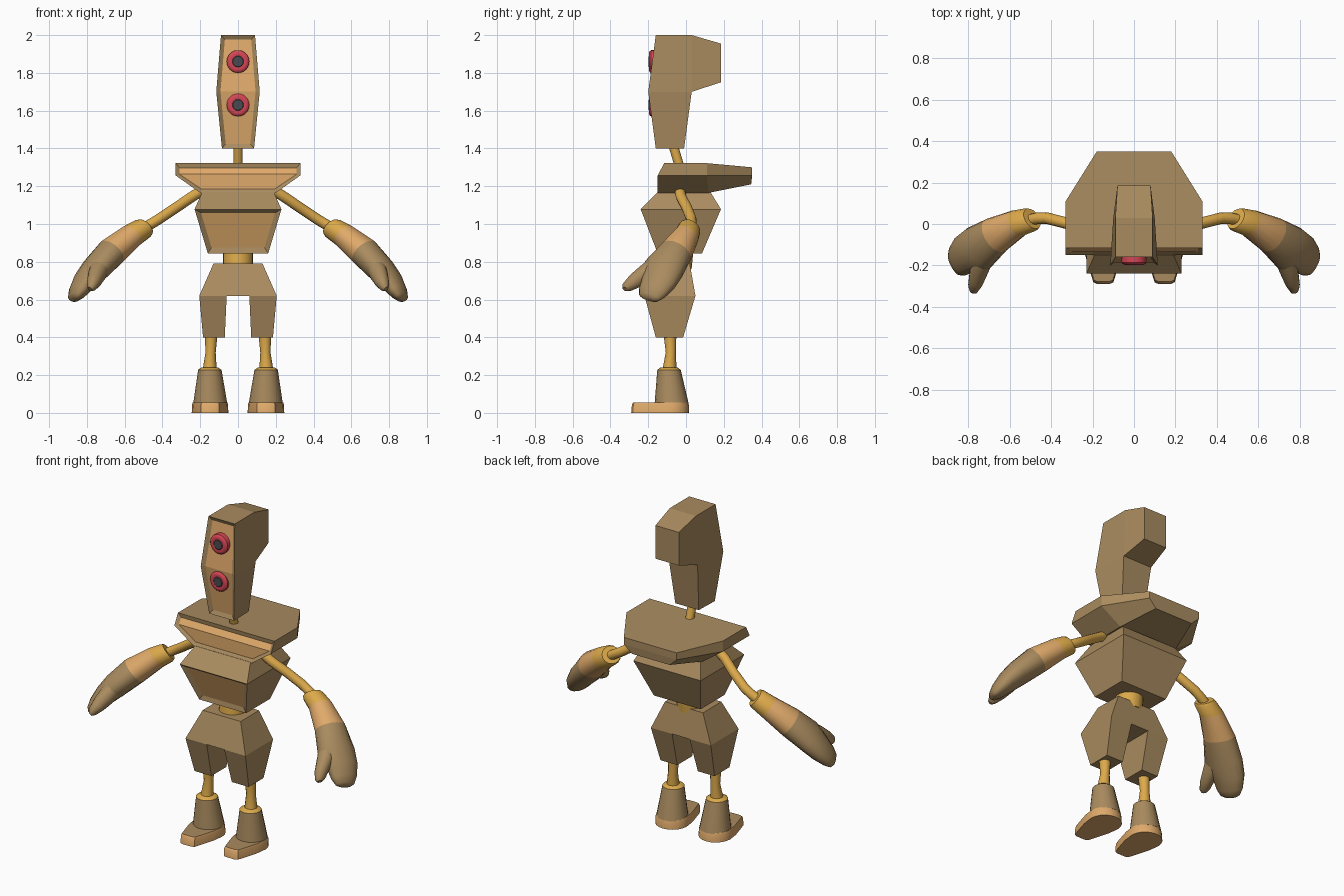
import bpy, bmesh, math
from mathutils import Vector

if "Cube" in bpy.data.objects:
    bpy.data.objects.remove(bpy.data.objects["Cube"])


def material(name, rgb):
    m = bpy.data.materials.new(name)
    m.diffuse_color = (*rgb, 1)
    m.use_nodes = True
    m.node_tree.nodes["Principled BSDF"].inputs["Base Color"].default_value = m.diffuse_color
    return m


BROWN = material("brown", (0.40, 0.26, 0.115))
TAN = material("tan", (0.74, 0.40, 0.145))
GOLD = material("gold", (0.72, 0.40, 0.07))
RED = material("red", (0.66, 0.06, 0.09))
GREY = material("dark_grey", (0.07, 0.07, 0.08))


def finish(name, bm, mats, smooth=False):
    bmesh.ops.recalc_face_normals(bm, faces=bm.faces[:])
    me = bpy.data.meshes.new(name)
    bm.to_mesh(me)
    bm.free()
    for m in mats:
        me.materials.append(m)
    ob = bpy.data.objects.new(name, me)
    bpy.context.collection.objects.link(ob)
    if smooth:
        bpy.ops.object.select_all(action='DESELECT')
        ob.select_set(True)
        bpy.context.view_layer.objects.active = ob
        bpy.ops.object.shade_smooth_by_angle(angle=math.radians(40))
    return ob


def loft(rings, seg_mats=None, caps=(True, True), cap_mats=(0, 0)):
    """Skin a list of equal-length rings; the material index is set per segment."""
    bm = bmesh.new()
    vs = [[bm.verts.new(p) for p in r] for r in rings]
    n = len(rings[0])
    for k in range(len(vs) - 1):
        for i in range(n):
            j = (i + 1) % n
            f = bm.faces.new((vs[k][i], vs[k][j], vs[k + 1][j], vs[k + 1][i]))
            f.material_index = seg_mats[k] if seg_mats else 0
    for on, ring, mi in zip(caps, (vs[0], vs[-1]), cap_mats):
        if on:
            bm.faces.new(ring).material_index = mi
    bmesh.ops.recalc_face_normals(bm, faces=bm.faces[:])
    return bm


def panel(bm, faces, width, depth):
    """Recess a framed tan panel into the given faces."""
    bmesh.ops.inset_region(bm, faces=faces, thickness=width, depth=-depth,
                           use_even_offset=True, use_boundary=True)
    for f in faces:
        f.material_index = 1


def ellipse(c, u, v, a, b, n=16):
    return [Vector(c) + u * a * math.cos(t) + v * b * math.sin(t)
            for t in (2 * math.pi * i / n for i in range(n))]


def box(x0, x1, y0, y1, z):
    return [(x0, y0, z), (x1, y0, z), (x1, y1, z), (x0, y1, z)]


def tube(name, pts, radii, mat, n=12):
    pts = [Vector(p) for p in pts]
    rings = []
    for i, p in enumerate(pts):
        d = (pts[min(i + 1, len(pts) - 1)] - pts[max(i - 1, 0)]).normalized()
        u = d.cross(Vector((0, 1, 0))).normalized()
        rings.append(ellipse(p, u, d.cross(u), radii[i], radii[i], n))
    return finish(name, loft(rings), [mat], True)


# Head: side profile (half width, y, z), mirrored in x
prof = [(.09, -.16, 2), (.115, -.2, 1.70), (.085, -.16, 1.40), (.08, -.01, 1.40),
        (.10, .03, 1.70), (.08, .185, 1.75), (.08, .185, 1.955), (.09, .03, 2)]
bm = bmesh.new()
L = [bm.verts.new((-x, y, z)) for x, y, z in prof]
R = [bm.verts.new((x, y, z)) for x, y, z in prof]
for s in (L, R):
    for q in ((0, 1, 4, 7), (1, 2, 3, 4), (4, 5, 6, 7)):
        bm.faces.new([s[i] for i in q])
strip = [bm.faces.new((L[i], L[(i + 1) % 8], R[(i + 1) % 8], R[i])) for i in range(8)]
bmesh.ops.recalc_face_normals(bm, faces=bm.faces[:])
panel(bm, strip[:2], .022, .015)
finish("head", bm, [BROWN, TAN])

# Eyes: short turned discs with a dark pupil
X, Z = Vector((1, 0, 0)), Vector((0, 0, 1))
for name, z in (("upper_eye", 1.86), ("lower_eye", 1.63)):
    turn = [(.06, -.15), (.06, -.186), (.053, -.194), (.042, -.197), (.03, -.195), (.027, -.198)]
    rings = [ellipse((0, y, z), X, Z, r, r, 24) for r, y in turn]
    finish(name, loft(rings, [0, 0, 0, 0, 1], cap_mats=(0, 1)), [RED, GREY], True)

# Neck and waist
tube("neck", [(0, -.075, 1.44), (0, -.03, 1.29)], [.025, .025], GOLD)
tube("waist", [(0, -.04, .87), (0, -.05, .77)], [.08, .08], GOLD, 20)


# Collar: three six-sided levels, with a framed front panel
def level(w, y0, y1, z, wb, yb, zb):
    return [(-w, y0, z), (w, y0, z), (w, y1, z), (wb, yb, zb), (-wb, yb, zb), (-w, y1, z)]


bm = loft([level(.2, -.15, .12, 1.165, .13, .345, 1.21),
           level(.33, -.15, .11, 1.257, .18, .35, 1.257),
           level(.33, -.115, .11, 1.322, .18, .35, 1.30)])
bm.faces.ensure_lookup_table()
panel(bm, [bm.faces[0], bm.faces[6]], .02, .015)
finish("collar", bm, [BROWN, TAN])

# Torso with a framed belly panel
bm = loft([box(-.16, .16, -.15, .085, .845),
           box(-.23, .23, -.24, .185, 1.078),
           box(-.19, .19, -.15, .13, 1.168)])
bm.faces.ensure_lookup_table()
panel(bm, [bm.faces[0]], .026, .015)
finish("torso", bm, [BROWN, TAN])

# Hips
finish("hips", loft([box(-.205, .205, -.22, .05, .62), box(-.13, .13, -.16, .02, .79)]), [BROWN])

# Hand axes: along, across and through the palm
D = Vector((.61, -.46, -.64)).normalized()
W = Vector((-.43, -.87, .22)).normalized()
W = (W - D * W.dot(D)).normalized()
H = D.cross(W)


def flip(p, s):
    return Vector((p[0] * s, p[1], p[2]))


def limb(name, s, data, seg_mats, mats, last):
    rings = [[flip(p, s) for p in ellipse(c, W, H, a, b)] for c, a, b in data]
    finish(name, loft(rings, seg_mats, cap_mats=(seg_mats[0], last)), mats, True)


for side, s in (("left", 1), ("right", -1)):
    # Leg block, open on top where it meets the hips
    x = sorted((s * .06, s * .205))
    x2 = sorted((s * .07, s * .185))
    finish(side + "_thigh", loft([box(*x, -.22, .05, .62), box(*x2, -.16, -.015, .40)],
                                 caps=(False, True)), [BROWN])
    # Shin
    tube(side + "_shin", [flip(p, s) for p in ((.142, -.085, .42), (.145, -.08, .32), (.15, -.088, .22))],
         [.034, .027, .038], GOLD)
    # Boot
    Y = Vector((0, 1, 0))
    boot = [((.15, -.09, .225), .052), ((.15, -.09, .24), .045)]
    boot = [((.147, -.076, .05), .09), ((.149, -.09, .228), .062)] + boot[1:]
    finish(side + "_boot", loft([ellipse(flip(c, s), X, Y, r, r) for c, r in boot],
                                [0, 1], cap_mats=(0, 1)), [BROWN, GOLD], True)
    # Sole: round heel and a narrowing toe
    out = [(.097 * math.cos(t), -.08 + .097 * math.sin(t))
           for t in (math.pi * i / 10 for i in range(11))]
    out += [(-.088, -.15), (-.063, -.235), (-.048, -.282), (-.03, -.29),
            (.03, -.29), (.048, -.282), (.063, -.235), (.088, -.15)]
    sole = [[(s * (.148 + px * k), -.1 + (py + .1) * k, z) for px, py in out]
            for z, k in ((0, 1), (.045, .98), (.056, .94))]
    finish(side + "_sole", loft(sole, [0, 0], cap_mats=(0, 1)), [TAN, BROWN], True)
    # Arm
    tube(side + "_arm", [flip(p, s) for p in
                         ((.17, -.035, 1.19), (.25, -.025, 1.14), (.33, .005, 1.085),
                          (.42, .028, 1.025), (.47, .027, .995), (.54, .01, .95))],
         [.028] * 6, GOLD)
    # Glove: gold cuff, tan band, brown mitten
    limb(side + "_hand", s,
         [((.492, .026, .985), .055, .052), ((.505, .02, .975), .062, .06),
          ((.56, .005, .94), .068, .066), ((.67, -.055, .85), .092, .08),
          ((.755, -.12, .76), .115, .072), ((.812, -.145, .695), .098, .06),
          ((.85, -.178, .64), .08, .044), ((.868, -.195, .612), .06, .028),
          ((.874, -.2, .603), .035, .014)],
         [0, 0, 1, 2, 2, 2, 2, 2], [GOLD, TAN, BROWN], 2)
    # Thumb
    limb(side + "_thumb", s,
         [((.72, -.14, .79), .06, .05), ((.745, -.205, .74), .055, .052),
          ((.762, -.265, .70), .045, .042), ((.778, -.308, .668), .032, .028),
          ((.784, -.322, .655), .016, .014)],
         [0] * 4, [BROWN], 0)
